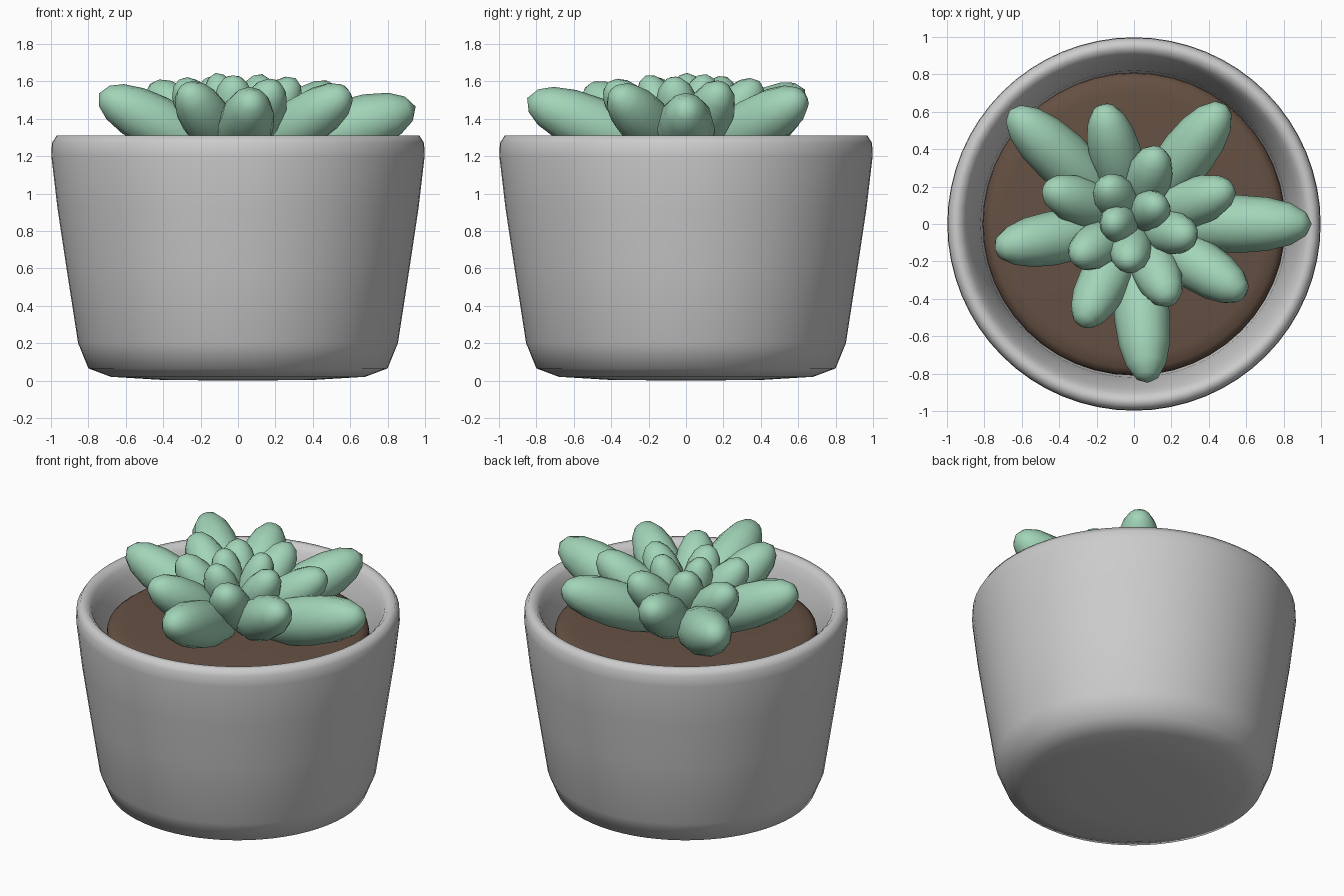
import bpy, bmesh, math
from mathutils import Vector

if "Cube" in bpy.data.objects:
    bpy.data.objects.remove(bpy.data.objects["Cube"])


def material(name, rgb):
    m = bpy.data.materials.new(name)
    m.diffuse_color = (*rgb, 1)
    m.use_nodes = True
    m.node_tree.nodes["Principled BSDF"].inputs["Base Color"].default_value = m.diffuse_color
    return m


def add_object(name, bm, mat=None):
    bmesh.ops.remove_doubles(bm, verts=bm.verts, dist=1e-5)
    bmesh.ops.recalc_face_normals(bm, faces=bm.faces)
    for f in bm.faces:
        f.smooth = True
    me = bpy.data.meshes.new(name)
    bm.to_mesh(me)
    bm.free()
    ob = bpy.data.objects.new(name, me)
    bpy.context.collection.objects.link(ob)
    if mat:
        me.materials.append(mat)
    return ob


def lathe(name, profile, steps, mat=None):
    """Spin an (r, z) profile around the z axis."""
    bm = bmesh.new()
    vs = [bm.verts.new((r, 0, z)) for r, z in profile]
    es = [bm.edges.new(p) for p in zip(vs, vs[1:])]
    bmesh.ops.spin(bm, geom=vs + es, cent=(0, 0, 0), axis=(0, 0, 1),
                   angle=math.tau, steps=steps, use_merge=True)
    return add_object(name, bm, mat)


def leaf(name, base, tip, width, thick, mat):
    """Plump leaf: elliptical rings lofted from base to tip."""
    axis = tip - base
    side = axis.cross(Vector((0, 0, 1))).normalized()
    up = side.cross(axis).normalized()
    rings = [(0, 0), (0.06, 0.3), (0.2, 0.65), (0.4, 0.94), (0.58, 1),
             (0.75, 0.92), (0.88, 0.72), (0.96, 0.43), (1, 0)]
    n = 12
    bm = bmesh.new()
    loops = []
    for s, r in rings:
        c = base + axis * s
        angles = [math.tau * k / n for k in range(n)] if r else [0]
        loops.append([bm.verts.new(c + side * (width * r * math.cos(a))
                                   + up * (thick * r * math.sin(a))) for a in angles])
    for a, b in zip(loops, loops[1:]):
        for k in range(n):
            quad = [a[k % len(a)], a[(k + 1) % len(a)], b[(k + 1) % len(b)], b[k % len(b)]]
            bm.faces.new(list(dict.fromkeys(quad)))
    return add_object(name, bm, mat)


green = material("leaf_green", (0.36, 0.66, 0.48))
brown = material("soil_brown", (0.13, 0.08, 0.055))

# Pot: outer wall, rounded rim, inner wall and floor
lathe("pot", [(0, 0), (0.4, 0.003), (0.68, 0.02), (0.8, 0.065), (0.855, 0.2),
              (0.92, 0.62), (0.965, 0.92), (0.998, 1.2), (0.995, 1.27), (0.97, 1.31),
              (0.935, 1.31), (0.905, 1.28), (0.88, 1.22), (0.85, 1.14),
              (0.82, 1.0), (0.74, 0.22), (0, 0.18)], 64)

# Soil: shallow disc with a rounded edge
lathe("soil", [(0, 1.17), (0.7, 1.168), (0.77, 1.16), (0.805, 1.135),
               (0.81, 1.1), (0.81, 1.02), (0, 1.02)], 48, brown)

# Leaves: golden-angle rosette, shorter and steeper toward the middle
count = 18
for i in range(count):
    t = i / (count - 1)
    a = math.radians(137.5 * i)
    out = Vector((math.cos(a), math.sin(a), 0))
    base = out * 0.02 + Vector((0, 0, 1.165))
    tip = out * (0.95 - 0.83 * t) + Vector((0, 0, 1.465 + 0.18 * t ** 0.65))
    leaf(f"leaf_{i + 1:02d}", base, tip, 0.155 - 0.045 * t, 0.16 - 0.06 * t, green)
